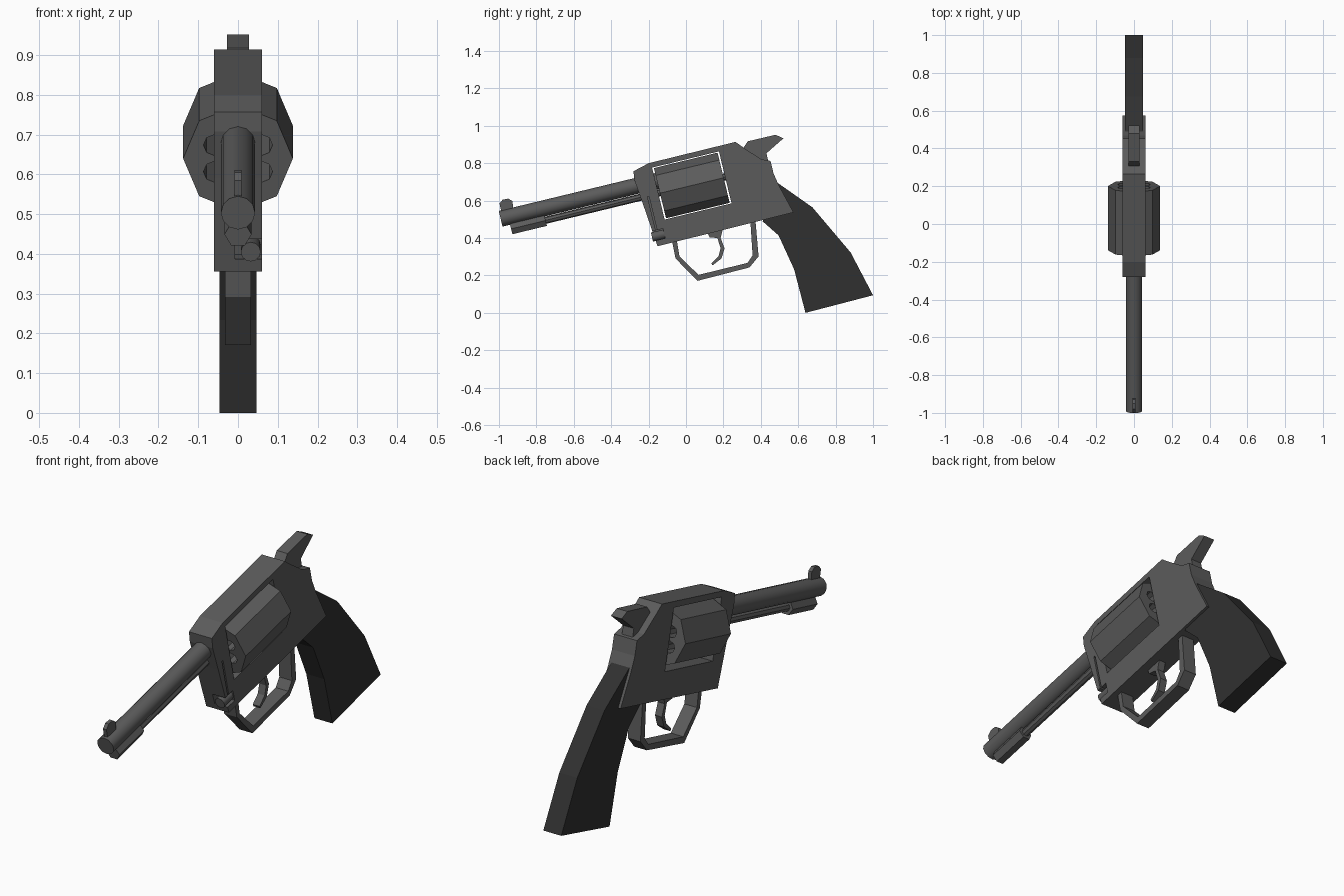
import bpy, bmesh, math
from mathutils import Matrix, Vector

if "Cube" in bpy.data.objects:
    bpy.data.objects.remove(bpy.data.objects["Cube"])

TILT = math.radians(13.6)
C, S = math.cos(TILT), math.sin(TILT)
AXIS = Matrix(((1, 0, 0), (0, S, C), (0, -C, S)))  # local z runs along the barrel


def material(name, v):
    m = bpy.data.materials.new(name)
    m.diffuse_color = (v, v, v, 1)
    m.use_nodes = True
    m.node_tree.nodes["Principled BSDF"].inputs["Base Color"].default_value = m.diffuse_color
    return m


METAL = material("dark_metal", 0.105)
GRIP = material("black_grip", 0.03)


def finish(name, bm, mat=METAL, smooth=False):
    bmesh.ops.recalc_face_normals(bm, faces=bm.faces)
    me = bpy.data.meshes.new(name)
    bm.to_mesh(me)
    bm.free()
    me.materials.append(mat)
    ob = bpy.data.objects.new(name, me)
    bpy.context.collection.objects.link(ob)
    if smooth:
        bpy.ops.object.select_all(action='DESELECT')
        ob.select_set(True)
        bpy.context.view_layer.objects.active = ob
        bpy.ops.object.shade_smooth_by_angle(angle=math.radians(40))
    return ob


def slab(name, pts, x0, x1, mat=METAL):
    """Side profile of (y, z) points extruded across x."""
    bm = bmesh.new()
    f = bm.faces.new([bm.verts.new((x0, y, z)) for y, z in pts])
    r = bmesh.ops.extrude_face_region(bm, geom=[f])
    bmesh.ops.translate(bm, vec=(x1 - x0, 0, 0),
                        verts=[v for v in r["geom"] if isinstance(v, bmesh.types.BMVert)])
    return finish(name, bm, mat)


def rod(name, start, length, radius, sides, x=0, smooth=False, spin=0):
    """Round bar from a (y, z) start point along the barrel direction."""
    bm = bmesh.new()
    bmesh.ops.create_cone(bm, cap_ends=True, segments=sides, radius1=radius,
                          radius2=radius, depth=length)
    loc = Vector((x, start[0] + C * length / 2, start[1] + S * length / 2))
    turn = Matrix.Rotation(math.radians(spin), 3, 'Z')
    bm.transform(Matrix.Translation(loc) @ (AXIS @ turn).to_4x4())
    return finish(name, bm, smooth=smooth)


def tilted(origin, u0, u1, n0, n1):
    """Rectangle aligned with the barrel, as (y, z) points."""
    return [(origin[0] + u * C - n * S, origin[1] + u * S + n * C)
            for u, n in ((u0, n0), (u1, n0), (u1, n1), (u0, n1))]


def cut(ob, cutter):
    m = ob.modifiers.new("cut", 'BOOLEAN')
    m.object, m.operation, m.solver = cutter, 'DIFFERENCE', 'EXACT'
    bpy.context.view_layer.objects.active = ob
    bpy.ops.object.modifier_apply(modifier=m.name)
    bpy.data.objects.remove(cutter)


CENTRE = (0.031, 0.681)   # middle of the cylinder
CORNER = (-0.152, 0.356)  # lower front corner of the frame

# Frame with cylinder window, crane groove and hinge notch
frame = slab("frame", [(-0.281, 0.757), (-0.20, 0.80), (0.265, 0.914), (0.305, 0.885),
                       (0.40, 0.822), (0.452, 0.812), (0.468, 0.745), (0.497, 0.68),
                       (0.575, 0.537), CORNER, (-0.233, 0.59), (-0.275, 0.708)],
             -0.06, 0.06)
cut(frame, slab("window_cutter", tilted(CENTRE, -0.184, 0.184, -0.143, 0.143), -0.2, 0.2))
cut(frame, slab("groove_cutter", tilted(CORNER, 0.01, 0.018, 0.06, 0.27), 0.035, 0.2))
cut(frame, slab("notch_cutter", tilted(CORNER, -0.1, 0.05, 0.032, 0.085), -0.008, 0.2))
rod("crane_hinge", (-0.182, 0.405), 0.08, 0.025, 12, x=0.032, smooth=True)

# Eight-sided cylinder with six chambers
start = (CENTRE[0] - 0.175 * C, CENTRE[1] - 0.175 * S)
drum = rod("cylinder", start, 0.35, 0.138, 8)
for k in range(6):
    a = math.radians(30 + 60 * k)
    r = 0.069 * math.sin(a)
    p = (start[0] - 0.05 * C - r * S, start[1] - 0.05 * S + r * C)
    cut(drum, rod("chamber_cutter", p, 0.45, 0.027, 8, x=0.069 * math.cos(a)))

# Barrel, ejector rod and its lug
rod("barrel", (-0.991, 0.503), 0.866, 0.043, 12, smooth=True)
rod("ejector_rod", (-0.80, 0.483), 1.10, 0.019, 8, smooth=True)
rod("ejector_lug", (-0.935, 0.449), 0.19, 0.034, 6, spin=30)

# Front sight
slab("front_sight", [(-0.985, 0.53), (-0.997, 0.585), (-0.98, 0.605), (-0.95, 0.611),
                     (-0.928, 0.597), (-0.922, 0.545)], -0.009, 0.009)

# Hammer
slab("hammer", [(0.303, 0.875), (0.33, 0.917), (0.479, 0.952), (0.521, 0.933),
                (0.43, 0.853), (0.442, 0.80), (0.38, 0.76)], -0.028, 0.028)

# Trigger guard and trigger
slab("trigger_guard", [(-0.078, 0.40), (-0.056, 0.291), (0.061, 0.171), (0.34, 0.243),
                       (0.388, 0.302), (0.37, 0.51), (0.343, 0.51), (0.356, 0.307),
                       (0.329, 0.267), (0.067, 0.203), (-0.035, 0.302), (-0.051, 0.40)],
     -0.033, 0.033)
slab("trigger", [(0.10, 0.46), (0.126, 0.404), (0.168, 0.40), (0.185, 0.345),
                 (0.174, 0.302), (0.136, 0.265), (0.142, 0.254), (0.19, 0.291),
                 (0.206, 0.345), (0.185, 0.40), (0.20, 0.46)], -0.018, 0.018)

# Grip
slab("grip", [(0.47, 0.71), (0.497, 0.69), (0.676, 0.564), (0.88, 0.323), (1.0, 0.094),
              (0.639, 0.0), (0.578, 0.233), (0.495, 0.414), (0.41, 0.489), (0.42, 0.56)],
     -0.047, 0.047, GRIP)
